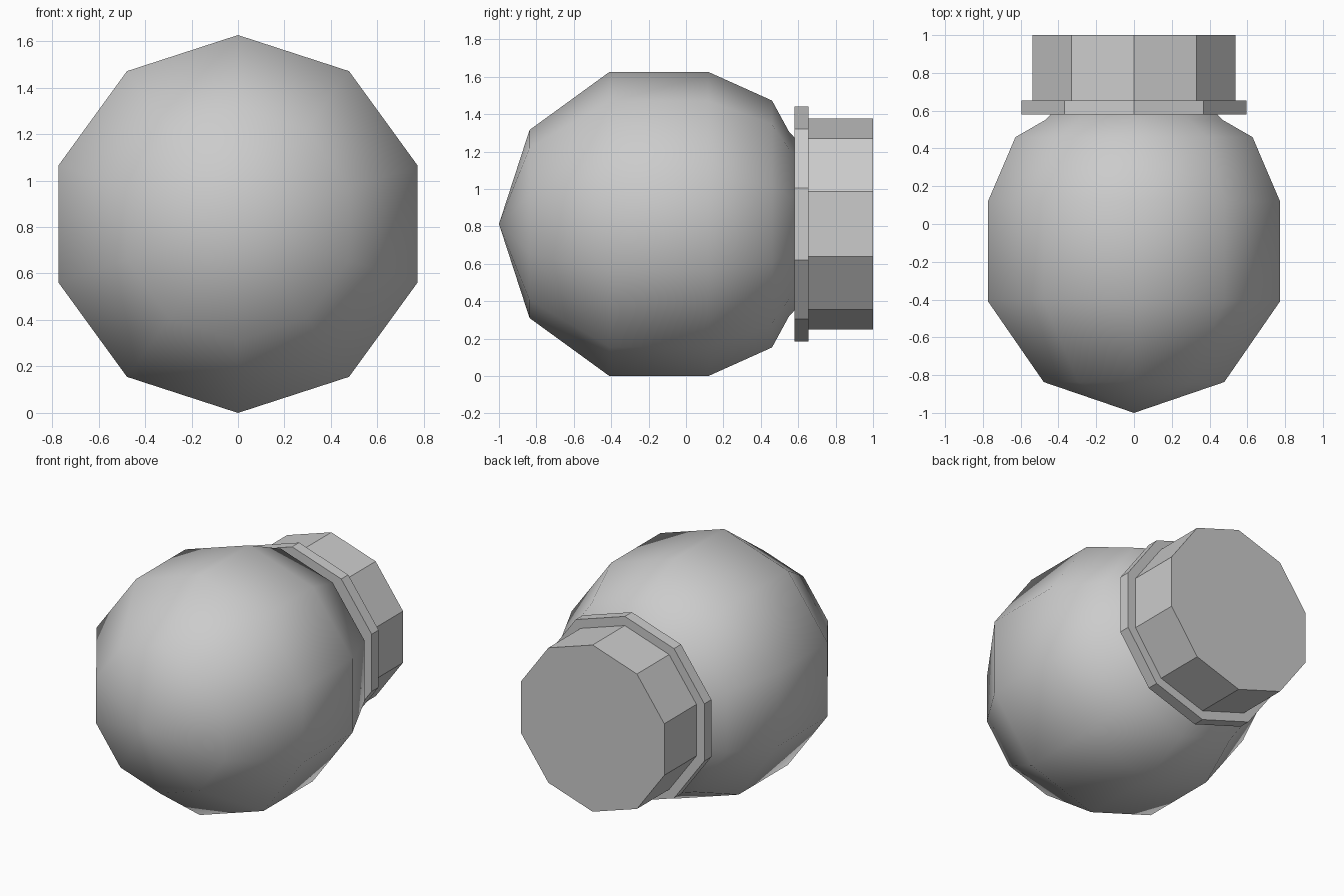
import bpy, bmesh, math

if "Cube" in bpy.data.objects:
    bpy.data.objects.remove(bpy.data.objects["Cube"])

SIDES = 10
CENTRE_Z = 0.813


def lathe(name, profile, smooth=False):
    """Revolve (y, radius) points about the front-back axis; radius 0 makes a pole."""
    bm = bmesh.new()
    rings = []
    for y, r in profile:
        count = SIDES if r > 0 else 1
        rings.append([bm.verts.new((r * math.sin(2 * math.pi * i / SIDES), y,
                                    CENTRE_Z + r * math.cos(2 * math.pi * i / SIDES)))
                      for i in range(count)])
    for a, b in zip(rings, rings[1:]):
        for i in range(SIDES):
            j = (i + 1) % SIDES
            if len(a) == 1:
                bm.faces.new((a[0], b[j], b[i]))
            else:
                bm.faces.new((a[i], a[j], b[j], b[i]))
    for ring in (rings[0], rings[-1]):
        if len(ring) > 1:
            bm.faces.new(ring)
    bmesh.ops.recalc_face_normals(bm, faces=bm.faces[:])
    for f in bm.faces:
        f.smooth = smooth
    mesh = bpy.data.meshes.new(name)
    bm.to_mesh(mesh)
    bm.free()
    obj = bpy.data.objects.new(name, mesh)
    bpy.context.collection.objects.link(obj)
    return obj


# Rounded glass body: sphere rings at the front, tapering to a neck at the back
R, CY = 0.855, -0.145
body = [(CY - R * math.cos(math.radians(a)), R * math.sin(math.radians(a)))
        for a in (36, 72, 108)]
lathe("bulb_body", [(-1.0, 0)] + body + [(0.46, 0.66), (0.55, 0.495), (0.60, 0.44)], smooth=True)

# Thin wide collar, then the end cap
lathe("collar", [(0.58, 0.627), (0.655, 0.627)])
lathe("end_cap", [(0.655, 0.565), (1.0, 0.565)])
